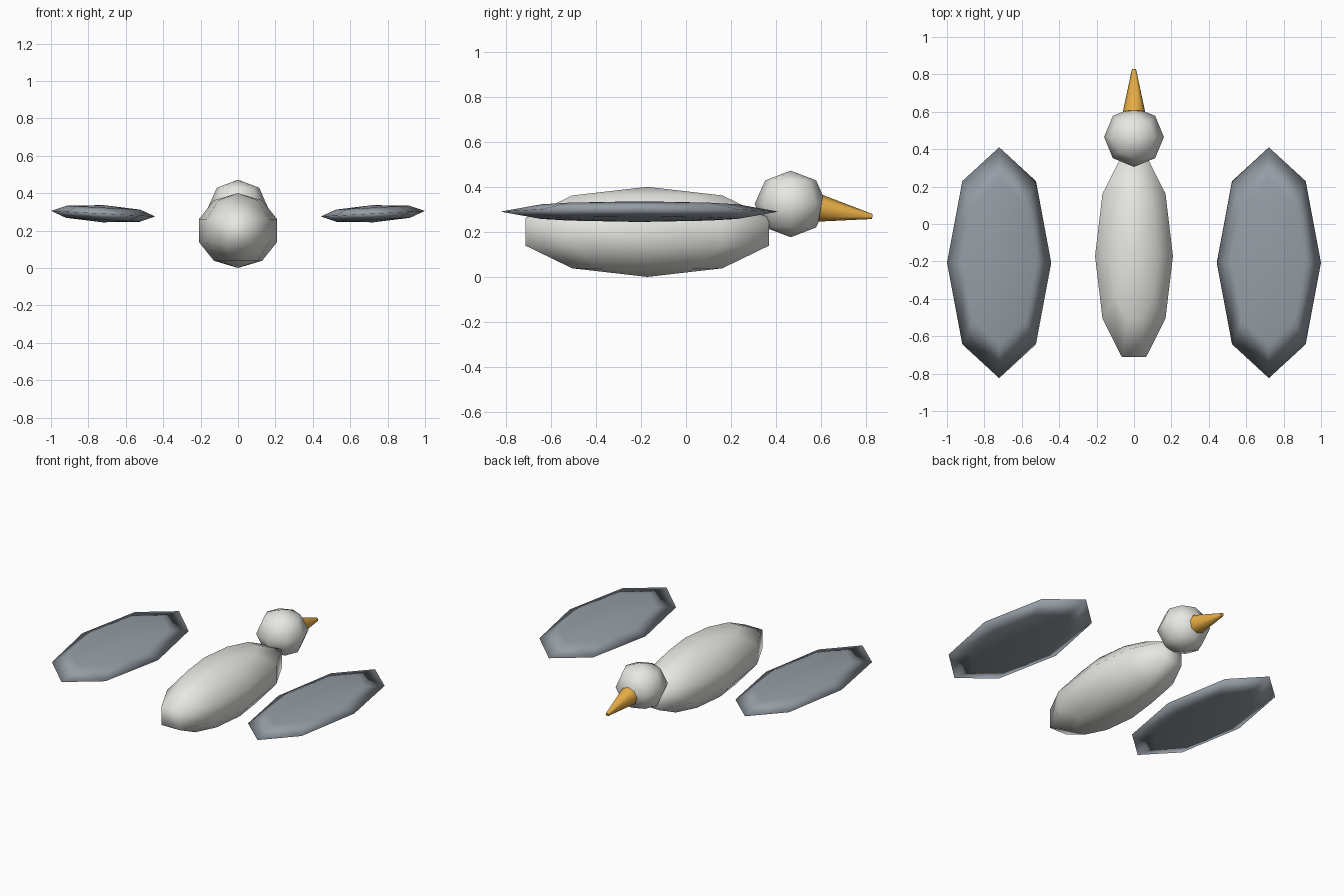
import bpy, math
from mathutils import Matrix, Vector

if "Cube" in bpy.data.objects:
    bpy.data.objects.remove(bpy.data.objects["Cube"])


def material(name, rgb):
    m = bpy.data.materials.new(name)
    m.diffuse_color = (*rgb, 1)
    m.use_nodes = True
    m.node_tree.nodes["Principled BSDF"].inputs["Base Color"].default_value = m.diffuse_color
    return m


white = material("white", (0.80, 0.80, 0.77))
slate = material("slate", (0.30, 0.34, 0.38))
orange = material("orange", (0.80, 0.42, 0.06))


def ellipsoid(name, loc, radii, segments, rings, mat, tilt=0):
    """Low-poly sphere with poles on z and one meridian on +x, stretched to radii."""
    bpy.ops.mesh.primitive_uv_sphere_add(segments=segments, ring_count=rings, radius=1)
    ob = bpy.context.object
    ob.name = name
    v = next(v.co for v in ob.data.vertices if math.hypot(v.co.x, v.co.y) > 0.1)
    turn = Matrix.Rotation(-math.atan2(v.y, v.x), 4, 'Z')
    ob.data.transform(Matrix.Diagonal((*radii, 1)) @ turn)
    ob.location = loc
    ob.rotation_euler.y = tilt
    ob.data.materials.append(mat)
    bpy.ops.object.shade_smooth()
    return ob


# Body and head
ellipsoid("body", (0, -0.172, 0.2), (0.219, 0.597, 0.2), 10, 5, white)
ellipsoid("head", (0, 0.465, 0.324), (0.16, 0.16, 0.148), 8, 4, white)

# Beak, tilted slightly downwards
base, tip = Vector((0, 0.598, 0.305)), Vector((0, 0.828, 0.268))
axis = tip - base
bpy.ops.mesh.primitive_cone_add(vertices=8, radius1=0.06, radius2=0.011,
                                depth=axis.length, location=(base + tip) / 2,
                                rotation=axis.to_track_quat('Z', 'Y').to_euler())
beak = bpy.context.object
beak.name = "beak"
beak.data.materials.append(orange)
bpy.ops.object.shade_smooth_by_angle(angle=math.radians(60))

# Wings, outer edges raised a little
for side, label in ((-1, "left"), (1, "right")):
    ellipsoid(label + "_wing", (side * 0.721, -0.207, 0.29), (0.279, 0.617, 0.046),
              8, 4, slate, tilt=-side * 0.054)
